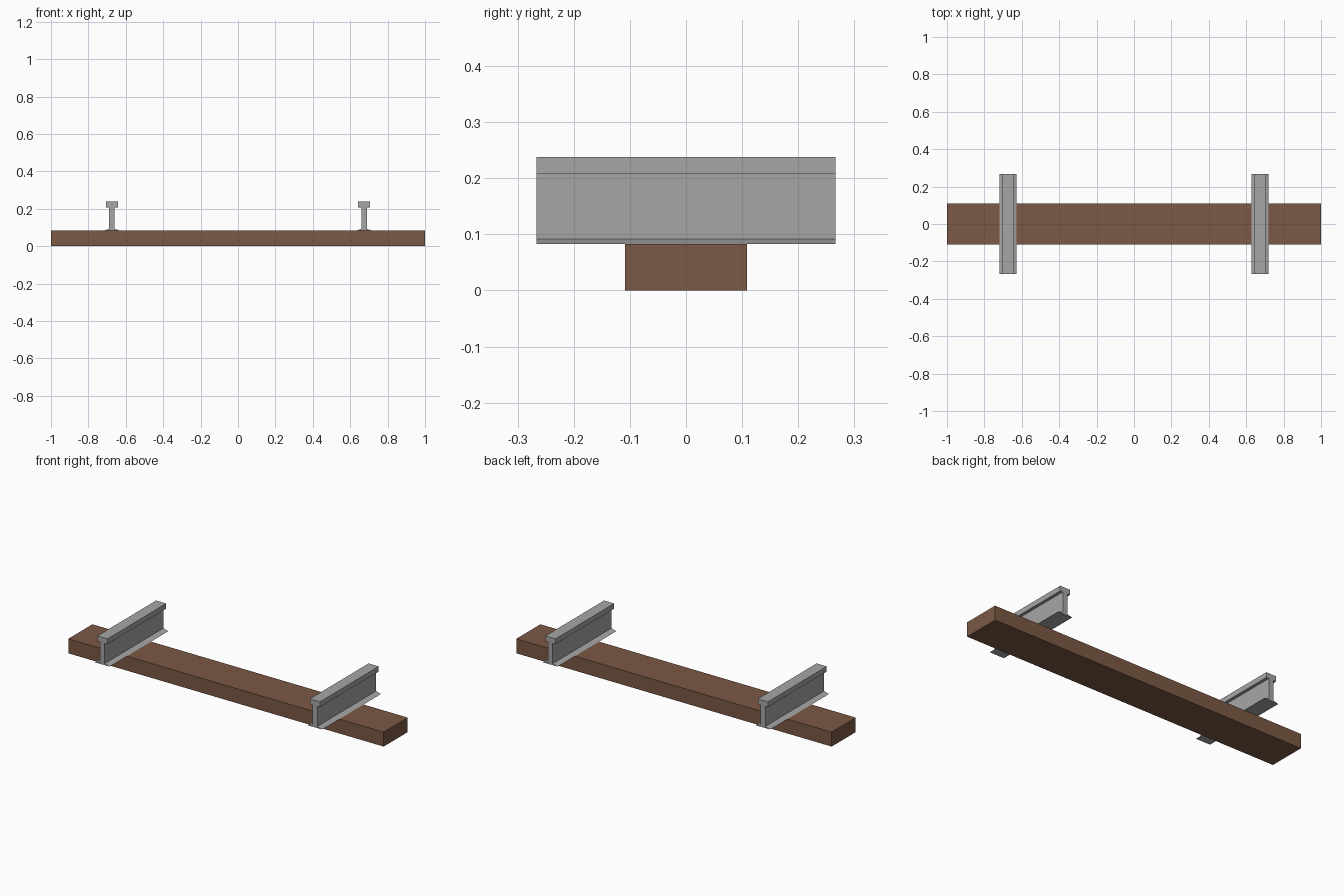
import bpy, bmesh

if "Cube" in bpy.data.objects:
    bpy.data.objects.remove(bpy.data.objects["Cube"])


def material(name, rgb):
    m = bpy.data.materials.new(name)
    m.diffuse_color = (*rgb, 1)
    m.use_nodes = True
    m.node_tree.nodes["Principled BSDF"].inputs["Base Color"].default_value = m.diffuse_color
    return m


def extrude_profile(name, profile, half_len, mat, x=0):
    """Extrude an x-z profile along y, centred on y = 0."""
    bm = bmesh.new()
    face = bm.faces.new([bm.verts.new((px, -half_len, pz)) for px, pz in profile])
    ext = bmesh.ops.extrude_face_region(bm, geom=[face])
    verts = [g for g in ext["geom"] if isinstance(g, bmesh.types.BMVert)]
    bmesh.ops.translate(bm, verts=verts, vec=(0, 2 * half_len, 0))
    bmesh.ops.recalc_face_normals(bm, faces=bm.faces)
    mesh = bpy.data.meshes.new(name)
    bm.to_mesh(mesh)
    bm.free()
    mesh.materials.append(mat)
    obj = bpy.data.objects.new(name, mesh)
    obj.location.x = x
    bpy.context.collection.objects.link(obj)
    return obj


wood = material("brown wood", (0.198, 0.098, 0.06))
steel = material("grey steel", (0.38, 0.38, 0.38))

# Wooden sleeper
extrude_profile("sleeper", [(-1, 0), (1, 0), (1, 0.083), (-1, 0.083)], 0.109, wood)

# Steel rails: thin sloped foot, web and wide head
half = [(0.046, 0.083), (0.015, 0.092), (0.015, 0.208), (0.032, 0.208), (0.032, 0.238)]
rail = half + [(-px, pz) for px, pz in reversed(half)]
for side, x in (("left", -0.674), ("right", 0.674)):
    extrude_profile(side + "_rail", rail, 0.266, steel, x)
